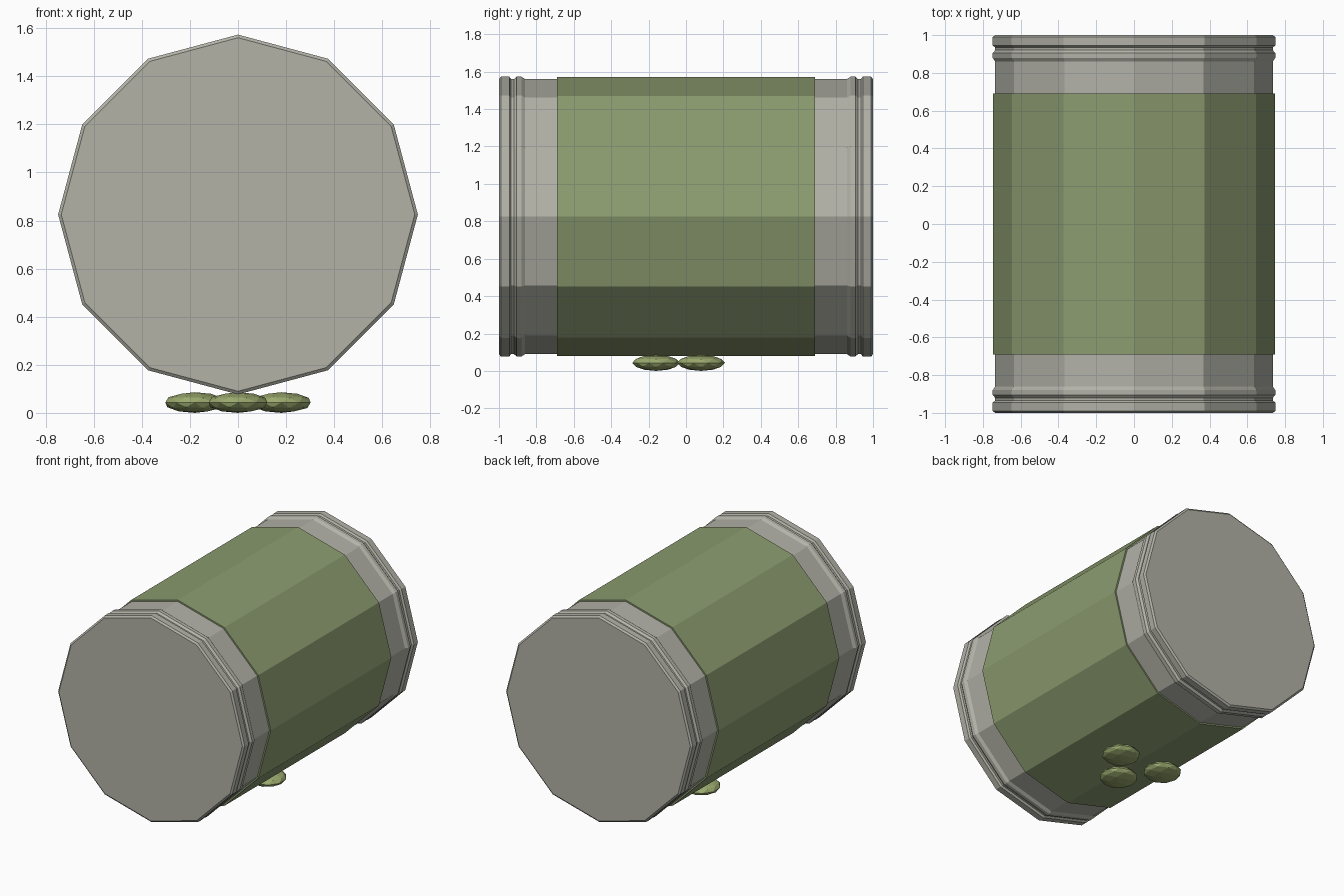
import bpy, bmesh, math

SIDES = 12
AXIS_Z = 0.825

cube = bpy.data.objects.get("Cube")
if cube:
    bpy.data.objects.remove(cube, do_unlink=True)


def material(name, rgb):
    m = bpy.data.materials.new(name)
    m.use_nodes = True
    m.diffuse_color = (*rgb, 1)
    m.node_tree.nodes["Principled BSDF"].inputs["Base Color"].default_value = (*rgb, 1)
    return m


def finish(name, bm, mat):
    bmesh.ops.recalc_face_normals(bm, faces=bm.faces)
    mesh = bpy.data.meshes.new(name)
    bm.to_mesh(mesh)
    bm.free()
    mesh.materials.append(mat)
    obj = bpy.data.objects.new(name, mesh)
    bpy.context.collection.objects.link(obj)
    return obj


def lathe(name, profile, mat):
    """Revolve (y, radius) points around the can's long axis and cap both ends."""
    bm = bmesh.new()
    rings = []
    for y, r in profile:
        angles = [math.tau * i / SIDES for i in range(SIDES)]
        rings.append([bm.verts.new((r * math.cos(a), y, AXIS_Z + r * math.sin(a)))
                      for a in angles])
    for a, b in zip(rings, rings[1:]):
        for i in range(SIDES):
            j = (i + 1) % SIDES
            bm.faces.new((a[i], a[j], b[j], b[i]))
    bm.faces.new(rings[0])
    bm.faces.new(rings[-1])
    return finish(name, bm, mat)


metal = material("grey metal", (0.445, 0.445, 0.39))
label_green = material("label green", (0.262, 0.332, 0.162))
pea_green = material("pea green", (0.328, 0.402, 0.156))

# Metal can: end rim, groove and raised bead, mirrored to the far end
half = [(-1.0, 0.735), (-0.99, 0.748), (-0.945, 0.748), (-0.935, 0.735),
        (-0.92, 0.735), (-0.905, 0.748), (-0.88, 0.748), (-0.86, 0.735)]
lathe("can_body", half + [(-y, r) for y, r in reversed(half)], metal)

# Label wrapped round the middle
lathe("label", [(-0.69, 0.746), (0.69, 0.746)], label_green)

# Three flattened peas underneath
for i, (x, y) in enumerate([(0, -0.16), (0.18, 0.08), (-0.18, 0.08)]):
    bm = bmesh.new()
    bmesh.ops.create_icosphere(bm, subdivisions=2, radius=1)
    bmesh.ops.scale(bm, vec=(0.128, 0.128, 0.043), verts=bm.verts)
    bmesh.ops.translate(bm, vec=(x, y, 0.043), verts=bm.verts)
    finish(f"pea_{i + 1}", bm, pea_green)
